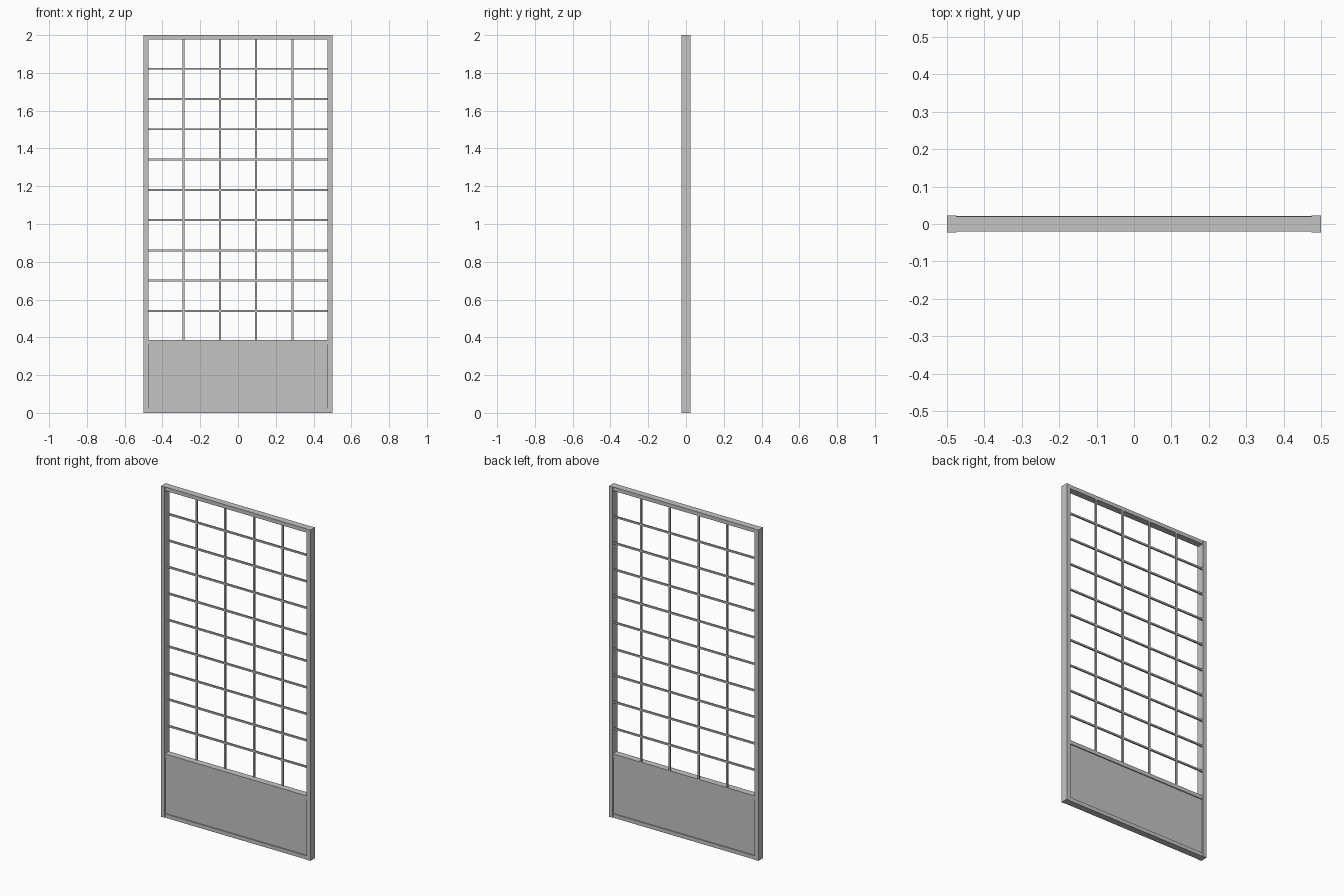
import bpy

cube = bpy.data.objects.get("Cube")
if cube:
    bpy.data.objects.remove(cube, do_unlink=True)

grey = bpy.data.materials.new("light grey")
grey.use_nodes = True
colour = (0.55, 0.55, 0.55, 1)
grey.diffuse_color = colour
grey.node_tree.nodes["Principled BSDF"].inputs["Base Color"].default_value = colour


def box(name, x, y, z):
    """Box spanning the given (low, high) range on each axis."""
    spans = (x, y, z)
    bpy.ops.mesh.primitive_cube_add(size=1, location=[(a + b) / 2 for a, b in spans])
    ob = bpy.context.object
    ob.name = name
    ob.scale = [b - a for a, b in spans]
    bpy.ops.object.transform_apply(location=False, rotation=False, scale=True)
    ob.data.materials.append(grey)
    return ob


HALF_W, HEIGHT = 0.5, 2.0
STILE, RAIL, BAR = 0.025, 0.023, 0.01
INNER = HALF_W - STILE
SILL = 0.385                      # top of the solid lower part
STILE_Y = (-0.0225, 0.0225)
RAIL_Y = (-0.02, 0.02)
BAR_Y = (0.0115, 0.0215)          # lattice sits towards the back

# Upright stiles
box("right_stile", (-HALF_W, -INNER), STILE_Y, (0, HEIGHT))
box("left_stile", (INNER, HALF_W), STILE_Y, (0, HEIGHT))

# Cross rails
for name, low in (("bottom_rail", 0), ("middle_rail", SILL - RAIL), ("top_rail", HEIGHT - RAIL)):
    box(name, (-INNER, INNER), RAIL_Y, (low, low + RAIL))

# Recessed lower panel
box("lower_panel", (-INNER, INNER), (-0.014, 0.014), (RAIL, SILL - RAIL))


def bar_centres(low, high, panes):
    """Centres of the bars that split a span into equal panes."""
    step = (high - low + BAR) / panes
    return [low - BAR / 2 + step * i for i in range(1, panes)]


# Lattice bars
for i, x in enumerate(bar_centres(-INNER, INNER, 5), 1):
    box(f"upright_bar_{i}", (x - BAR / 2, x + BAR / 2), BAR_Y, (SILL, HEIGHT - RAIL))
for i, z in enumerate(bar_centres(SILL, HEIGHT - RAIL, 10), 1):
    box(f"cross_bar_{i}", (-INNER, INNER), BAR_Y, (z - BAR / 2, z + BAR / 2))
